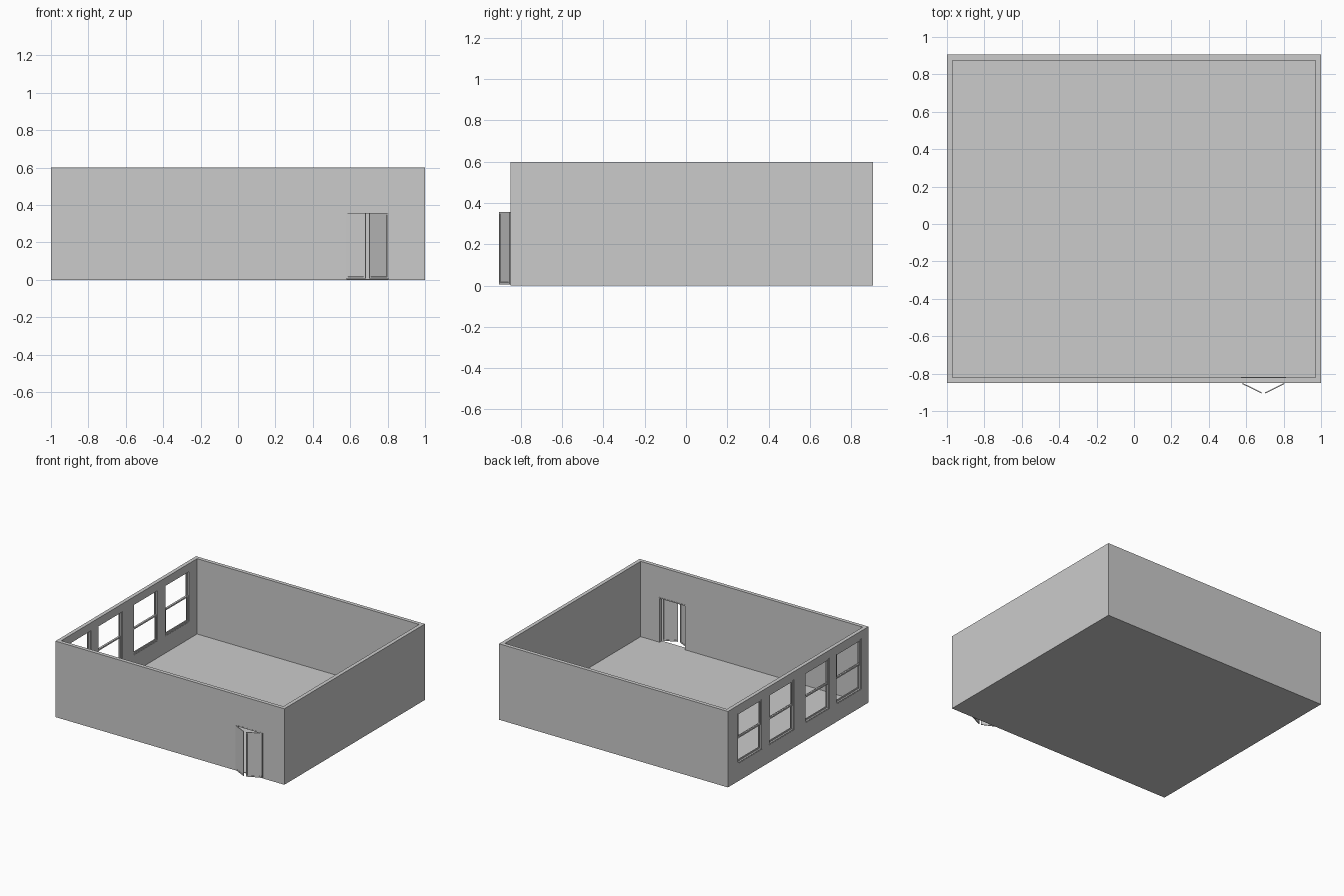
import bpy, bmesh, math
from mathutils import Matrix

if "Cube" in bpy.data.objects:
    bpy.data.objects.remove(bpy.data.objects["Cube"])

WALL, FLOOR = 0.03, 0.005
X0, X1, Y0, Y1, H = -1.0, 1.0, -0.85, 0.905, 0.6
DX0, DX1, DH = 0.572, 0.812, 0.36
WINDOWS = [(0.478, 0.782), (0.083, 0.39), (-0.361, -0.057), (-0.76, -0.45)]
WZ0, WZ1 = 0.14, 0.54


def add_box(bm, x0, x1, y0, y1, z0, z1):
    m = (Matrix.Translation(((x0 + x1) / 2, (y0 + y1) / 2, (z0 + z1) / 2))
         @ Matrix.Diagonal((x1 - x0, y1 - y0, z1 - z0, 1)))
    return bmesh.ops.create_cube(bm, size=1, matrix=m)


def boxes(name, specs):
    bm = bmesh.new()
    for s in specs:
        add_box(bm, *s)
    me = bpy.data.meshes.new(name)
    bm.to_mesh(me)
    bm.free()
    ob = bpy.data.objects.new(name, me)
    bpy.context.collection.objects.link(ob)
    return ob


def cut(target, specs):
    cutter = boxes("cutter", specs)
    cutter.hide_render = True
    mod = target.modifiers.new("cut", 'BOOLEAN')
    mod.operation, mod.solver, mod.object = 'DIFFERENCE', 'EXACT', cutter
    bpy.context.view_layer.objects.active = target
    bpy.ops.object.modifier_apply(modifier=mod.name)
    bpy.data.objects.remove(cutter)


# Room shell: hollow open-topped box with doorway and window openings
room = boxes("room_shell", [(X0, X1, Y0, Y1, 0, H)])
cut(room, [(X0 + WALL, X1 - WALL, Y0 + WALL, Y1 - WALL, FLOOR, H + 0.2)])
cut(room, [(DX0, DX1, Y0 - 0.02, Y0 + WALL + 0.02, FLOOR, DH)])
cut(room, [(X0 - 0.02, X0 + WALL + 0.02, a, b, WZ0, WZ1) for a, b in WINDOWS])


def ring(x0, x1, a, b, z0, z1, w):
    # Rectangular frame in the yz plane
    return [(x0, x1, a, a + w, z0, z1), (x0, x1, b - w, b, z0, z1),
            (x0, x1, a + w, b - w, z0, z0 + w), (x0, x1, a + w, b - w, z1 - w, z1)]


# Sash windows: outer frame plus an upper and a lower sash
mid = (WZ0 + WZ1) / 2
for i, (a, b) in enumerate(WINDOWS):
    f = 0.006
    boxes(f"window_frame_{i+1}", ring(X0 + 0.002, X0 + WALL - 0.002, a, b, WZ0, WZ1, f))
    boxes(f"upper_sash_{i+1}", ring(X0 + 0.006, X0 + 0.014, a + f, b - f, mid - 0.006, WZ1 - f, 0.011))
    boxes(f"lower_sash_{i+1}", ring(X0 + 0.015, X0 + 0.023, a + f, b - f, WZ0 + f, mid + 0.006, 0.011))

# Door frame: two jambs and a head
ya, yb, w = Y0 - 0.001, Y0 + WALL + 0.002, 0.008
boxes("door_frame", [(DX0, DX0 + w, ya, yb, FLOOR, DH), (DX1 - w, DX1, ya, yb, FLOOR, DH),
                     (DX0 + w, DX1 - w, ya, yb, DH - w, DH)])

# Double doors, ajar and opening outwards, with a recessed panel each side
LEAF = 0.114
for side, hinge, s in (("left", DX0 + w, 1), ("right", DX1 - w, -1)):
    leaf = boxes(f"door_leaf_{side}", [(min(0, s * LEAF), max(0, s * LEAF), -0.003, 0.003, 0.006, DH - 0.003)])
    bm = bmesh.new()
    bm.from_mesh(leaf.data)
    faces = [f for f in bm.faces if abs(f.normal.y) > 0.9]
    bmesh.ops.inset_individual(bm, faces=faces, thickness=0.014)
    bmesh.ops.inset_individual(bm, faces=faces, thickness=0.001, depth=-0.0015)
    bm.to_mesh(leaf.data)
    bm.free()
    leaf.location = (hinge, Y0 - 0.003, 0)
    leaf.rotation_euler.z = -s * math.radians(26)
